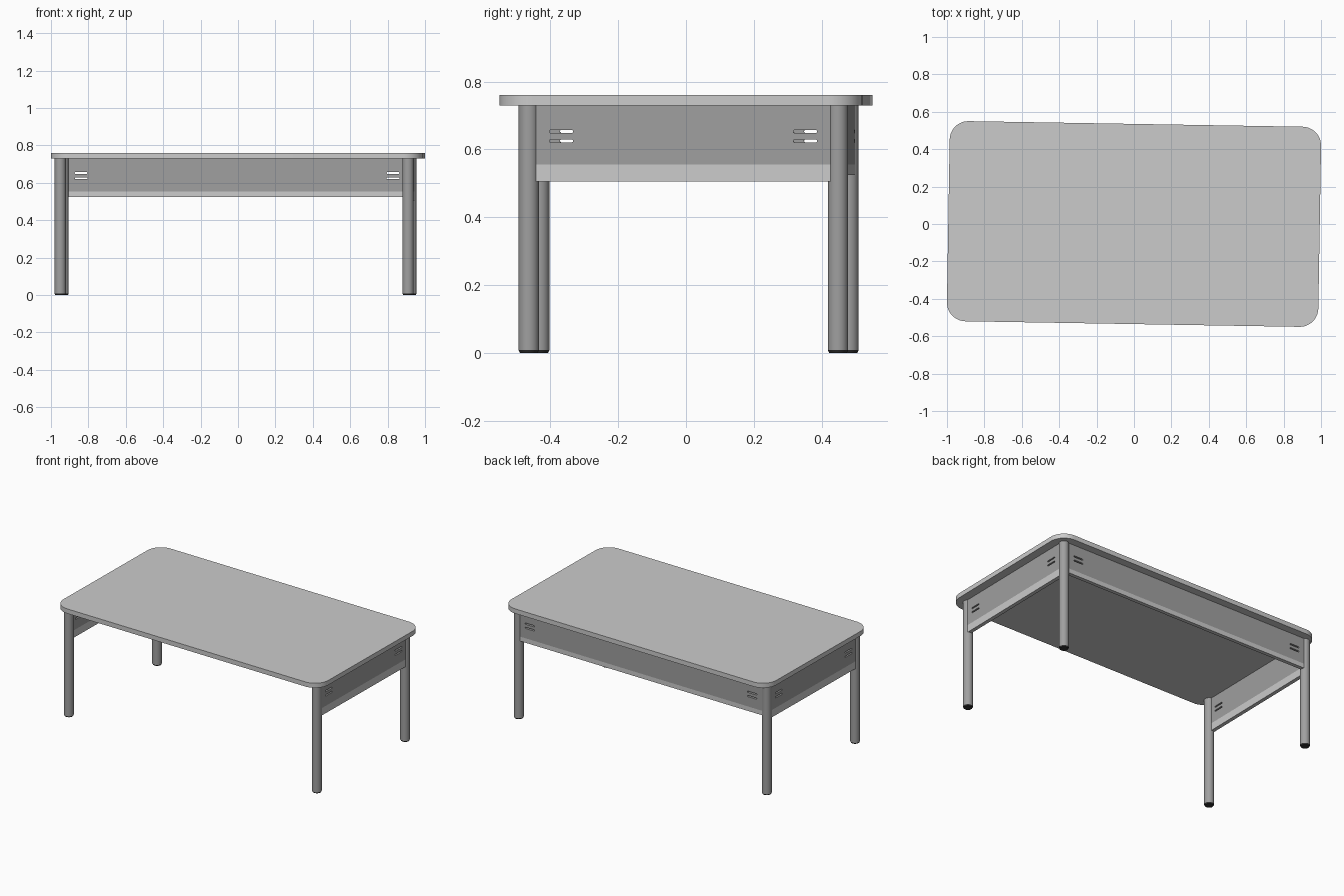
import bpy, math
from math import pi, cos, sin
from mathutils import Matrix

if "Cube" in bpy.data.objects:
    bpy.data.objects.remove(bpy.data.objects["Cube"])

T = Matrix.Translation
TURN = Matrix.Rotation(-0.0167, 4, 'Z')      # the whole table is turned slightly
FRAME = TURN @ T((-0.013, 0.0075, 0))        # the underframe sits slightly off centre
LEG_X, LEG_Y, LEG_R = 0.93, 0.456, 0.03
PANEL_T = 0.025

dark = bpy.data.materials.new("dark_grey")
dark.diffuse_color = (0.35, 0.35, 0.35, 1)
dark.use_nodes = True
dark.node_tree.nodes["Principled BSDF"].inputs["Base Color"].default_value = dark.diffuse_color
black = bpy.data.materials.new("black")
black.diffuse_color = (0.03, 0.03, 0.03, 1)
black.use_nodes = True
black.node_tree.nodes["Principled BSDF"].inputs["Base Color"].default_value = black.diffuse_color


def rounded_rect(w, h, r, cx=0, cy=0, seg=8):
    """Outline points of a rounded rectangle."""
    if r == 0:
        seg = 0
    pts = []
    for k, (sx, sy) in enumerate([(1, 1), (-1, 1), (-1, -1), (1, -1)]):
        for i in range(seg + 1):
            a = (k + i / max(seg, 1)) * pi / 2
            pts.append((cx + sx * (w / 2 - r) + r * cos(a),
                        cy + sy * (h / 2 - r) + r * sin(a)))
    return pts


def plate(name, outlines, thickness, matrix, mat=None):
    """Flat plate from an outer outline plus hole outlines."""
    cu = bpy.data.curves.new(name, 'CURVE')
    cu.dimensions, cu.fill_mode, cu.extrude = '2D', 'BOTH', thickness / 2
    for pts in outlines:
        s = cu.splines.new('POLY')
        s.points.add(len(pts) - 1)
        for p, (x, y) in zip(s.points, pts):
            p.co = (x, y, 0, 1)
        s.use_cyclic_u = True
    ob = bpy.data.objects.new(name, cu)
    bpy.context.collection.objects.link(ob)
    bpy.ops.object.select_all(action='DESELECT')
    ob.select_set(True)
    bpy.context.view_layer.objects.active = ob
    bpy.ops.object.convert(target='MESH')
    ob = bpy.context.object
    ob.name = name
    bpy.ops.object.shade_smooth_by_angle(angle=math.radians(30))
    ob.matrix_world = matrix
    if mat:
        ob.data.materials.clear()
        ob.data.materials.append(mat)
    return ob


def cone(name, r1, r2, z0, z1, x, y, mat):
    bpy.ops.mesh.primitive_cone_add(vertices=32, radius1=r1, radius2=r2, depth=z1 - z0)
    ob = bpy.context.object
    ob.name = name
    ob.data.materials.append(mat)
    bpy.ops.object.shade_smooth_by_angle(angle=math.radians(30))
    ob.matrix_world = FRAME @ T((x, y, (z0 + z1) / 2))


# Table top: two stacked boards with rounded corners
for name, z in (("top_lower_board", 0.737), ("top_upper_board", 0.7525)):
    plate(name, [rounded_rect(1.986, 1.07, 0.1, seg=12)], 0.0155, TURN @ T((0, 0, z)))

# Round legs with tapered feet
for sx, side in ((-1, "left"), (1, "right")):
    for sy, end in ((-1, "front"), (1, "back")):
        x, y = sx * LEG_X, sy * LEG_Y
        cone(f"{end}_{side}_leg", LEG_R, LEG_R, 0.008, 0.73, x, y, dark)
        cone(f"{end}_{side}_foot", 0.026, LEG_R, 0, 0.008, x, y, black)


def apron(name, half, slot_at, bottom, place):
    """Slotted panel with a pale strip along its lower edge."""
    upright = Matrix.Rotation(pi / 2, 4, 'X')
    slots = [rounded_rect(0.07, 0.009, 0.0044, s * slot_at, z)
             for s in (-1, 1) for z in (0.625, 0.653)]
    panel = rounded_rect(2 * half, 0.175, 0, 0, 0.6425)
    plate(name, [panel] + slots, PANEL_T, FRAME @ place @ upright, dark)
    strip = rounded_rect(2 * half, 0.555 - bottom, 0, 0, (0.555 + bottom) / 2)
    plate(name + "_strip", [strip], PANEL_T, FRAME @ place @ upright)


# Aprons on the back and both ends; the front stays open
apron("back_apron", 0.91, 0.834, 0.525, T((0, 0.4635, 0)))
for s, side in ((-1, "left"), (1, "right")):
    apron(side + "_apron", 0.436, 0.36, 0.506,
          T((s * 0.9375, 0, 0)) @ Matrix.Rotation(s * pi / 2, 4, 'Z'))
